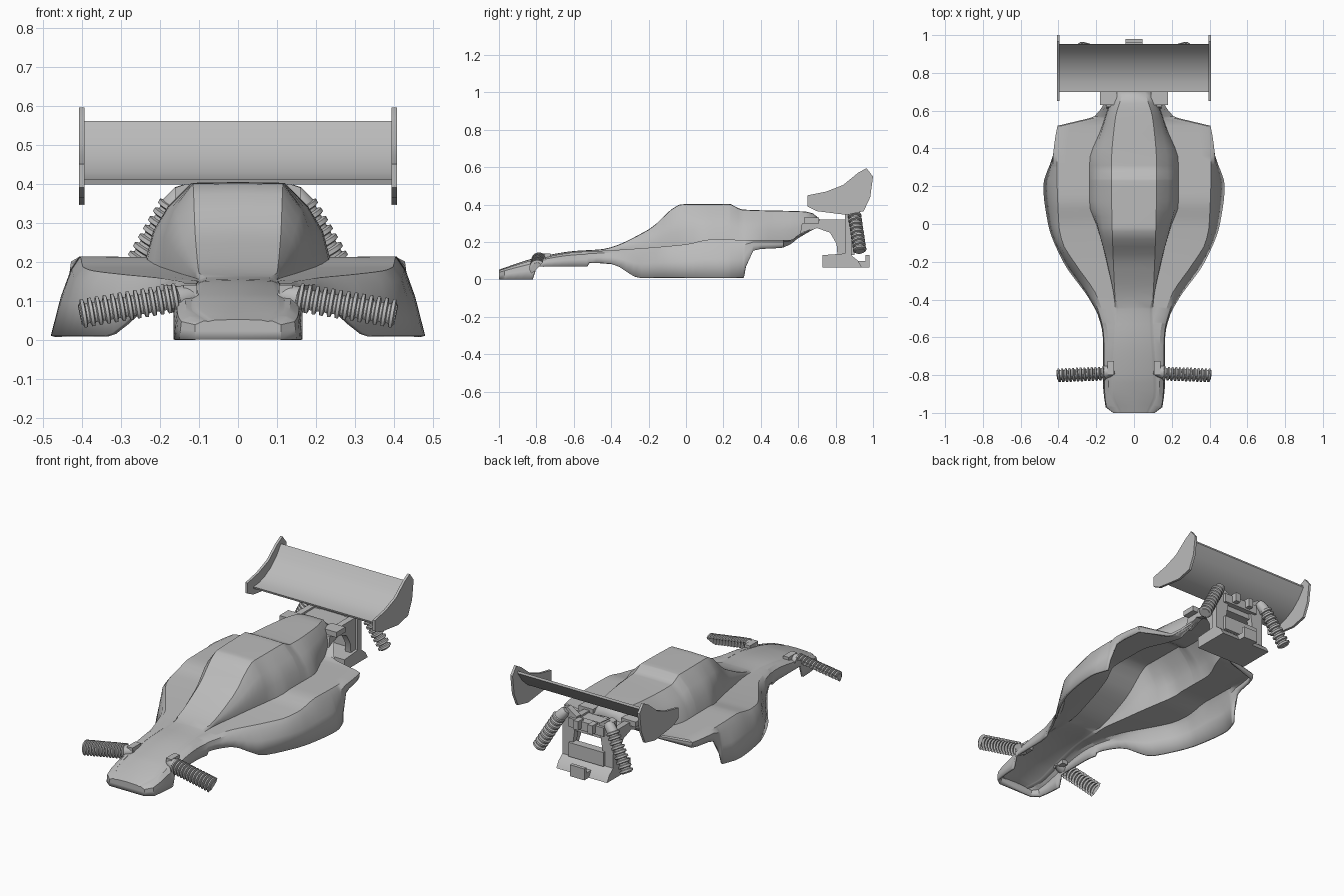
import bpy, bmesh, math
from mathutils import Vector

cube = bpy.data.objects.get("Cube")
if cube:
    bpy.data.objects.remove(cube)

grey = bpy.data.materials.new("plain grey")
grey.use_nodes = True
grey.diffuse_color = (0.5, 0.5, 0.5, 1)
grey.node_tree.nodes["Principled BSDF"].inputs["Base Color"].default_value = (0.5, 0.5, 0.5, 1)


def finish(name, bm, mirror=False, thickness=0, angle=30, recalc=True):
    """Turn a bmesh into a named, shaded object with optional shell and mirror."""
    if recalc:
        bmesh.ops.recalc_face_normals(bm, faces=bm.faces)
    mesh = bpy.data.meshes.new(name)
    bm.to_mesh(mesh)
    bm.free()
    obj = bpy.data.objects.new(name, mesh)
    bpy.context.collection.objects.link(obj)
    mesh.materials.append(grey)
    bpy.ops.object.select_all(action="DESELECT")
    obj.select_set(True)
    bpy.context.view_layer.objects.active = obj
    bpy.ops.object.shade_smooth_by_angle(angle=math.radians(angle))
    if thickness:
        shell = obj.modifiers.new("shell", "SOLIDIFY")
        shell.thickness = thickness
        shell.offset = -1
    if mirror:
        obj.modifiers.new("mirror", "MIRROR")
    return obj


def prism(name, outline, low, high, axis="x", mirror=False):
    """Extrude a flat outline; axis x takes (y, z) points, axis y takes (x, z)."""
    bm = bmesh.new()
    rows = []
    for depth in (low, high):
        place = (lambda p: (depth, p[0], p[1])) if axis == "x" else (lambda p: (p[0], depth, p[1]))
        rows.append([bm.verts.new(place(p)) for p in outline])
    count = len(outline)
    bm.faces.new(rows[0])
    bm.faces.new(rows[1][::-1])
    for i in range(count):
        j = (i + 1) % count
        bm.faces.new((rows[0][i], rows[0][j], rows[1][j], rows[1][i]))
    return finish(name, bm, mirror)


def box(name, y0, y1, z0, z1, x0, x1, mirror=False):
    return prism(name, [(y0, z0), (y1, z0), (y1, z1), (y0, z1)], x0, x1, "x", mirror)


def lathe(name, start, end, profile, facing=(0, 0, 1), arc=360, segments=20, mirror=True):
    """Sweep (fraction along axis, radius) points around the line start-end."""
    start, end = Vector(start), Vector(end)
    axis = (end - start).normalized()
    side = Vector(facing)
    side = (side - axis * side.dot(axis)).normalized()
    other = axis.cross(side)
    bm = bmesh.new()
    rings = []
    for t, r in profile:
        ring = []
        for k in range(segments + 1):
            a = math.radians(arc * (k / segments - 0.5))
            ring.append(bm.verts.new(start.lerp(end, t) + r * (side * math.cos(a) + other * math.sin(a))))
        rings.append(ring)
    for a, b in zip(rings, rings[1:]):
        for k in range(segments):
            bm.faces.new((a[k], a[k + 1], b[k + 1], b[k]))
    bm.faces.new(rings[0][::-1])
    bm.faces.new(rings[-1])
    bmesh.ops.remove_doubles(bm, verts=bm.verts, dist=1e-5)
    return finish(name, bm, mirror)


def coil_profile(turns, inner, outer):
    """Ridged outline of a spring wound on a damper."""
    points = [(0, inner)]
    for i in range(turns):
        for part, r in ((0.15, inner), (0.3, outer), (0.7, outer), (0.85, inner)):
            points.append(((i + part) / turns, r))
    return points + [(1, inner)]


def curve(keys):
    """Smooth interpolation through (position, value) keys without overshoot."""
    secants = [(b[1] - a[1]) / (b[0] - a[0]) for a, b in zip(keys, keys[1:])]
    slopes = [secants[0]]
    for a, b in zip(secants, secants[1:]):
        slopes.append(2 * a * b / (a + b) if a * b > 0 else 0)
    slopes.append(secants[-1])

    def value(y):
        i = 0
        while i < len(keys) - 2 and y > keys[i + 1][0]:
            i += 1
        (y0, v0), (y1, v1) = keys[i], keys[i + 1]
        h = y1 - y0
        t = (y - y0) / h
        return (v0 * (1 + 2 * t) * (1 - t) ** 2 + slopes[i] * h * t * (1 - t) ** 2
                + v1 * t * t * (3 - 2 * t) + slopes[i + 1] * h * t * t * (t - 1))
    return value


# Body shell: crown, canopy foot, shoulder and skirt lines along the length
crown_z = curve([(-1, .05), (-.9, .085), (-.8, .115), (-.6, .15), (-.45, .16), (-.2, .265),
                 (-.02, .4), (.23, .402), (.3, .372), (.66, .36), (.72, .315)])
crown_x = curve([(-1, .06), (-.9, .1), (-.45, .08), (-.4, .1), (.3, .12), (.55, .1), (.72, .05)])
foot_x = curve([(-1, .08), (-.9, .12), (-.45, .1), (-.2, .145), (0, .2), (.1, .235), (.33, .235),
                (.5, .175), (.72, .1)])
shoulder_x = curve([(-1, .1), (-.97, .135), (-.9, .145), (-.6, .15), (-.4, .2), (-.2, .33),
                    (-.1, .39), (0, .41), (.3, .42), (.52, .395), (.57, .2), (.72, .105)])
shoulder_z = curve([(-1, .045), (-.9, .077), (-.8, .105), (-.6, .142), (-.4, .153), (0, .185),
                    (.13, .21), (.55, .207), (.62, .245), (.72, .3)])
skirt_x = curve([(-1, .11), (-.97, .15), (-.82, .165), (-.6, .165), (-.5, .185), (-.4, .235),
                 (-.2, .375), (0, .455), (.2, .48), (.36, .43), (.52, .4), (.57, .205), (.72, .11)])
skirt_z = curve([(-1, 0), (-.82, 0), (-.8, .07), (-.53, .07), (-.52, .09), (-.4, .085), (-.25, .01),
                 (.31, .01), (.32, .07), (.37, .16), (.52, .17), (.62, .235), (.72, .29)])
stations = sorted({round(-1 + 0.04 * i, 3) for i in range(44)}
                  | {-.97, -.82, -.8, -.53, -.52, -.45, -.25, -.02, .23, .3, .31, .32, .57})
bm = bmesh.new()
rings = []
for y in stations:
    top, deck, low = crown_z(y), shoulder_z(y), skirt_z(y)
    cx, fx, sx, kx = crown_x(y), foot_x(y), shoulder_x(y), skirt_x(y)
    bulge = 0.1 * max(top - deck, 0)
    half = [(kx, low), ((sx + kx) / 2 + .005, (deck + low) / 2), (sx + .01, deck - .15 * (deck - low)),
            (sx - .012, deck + .003), (max(fx, sx - .06), deck + .003), (fx, deck + .002),
            (fx * .68 + cx * .32 + bulge, deck * .68 + top * .32 + bulge * .4),
            (fx * .35 + cx * .65 + bulge, deck * .35 + top * .65 + bulge * .4), (cx, top)]
    ring = half + [(0, top + .002)] + [(-x, z) for x, z in reversed(half)]
    rings.append([bm.verts.new((x, y, z)) for x, z in ring])
for a, b in zip(rings, rings[1:]):
    for j in range(len(a) - 1):
        bm.faces.new((a[j], b[j], b[j + 1], a[j + 1]))
bm.faces.new(rings[0])
finish("body_shell", bm, thickness=0.012, recalc=False)

# Front springs: half shells leaning off the nose, with their mounts
lathe("front_spring", (.15, -.785, .103), (.405, -.795, .06), coil_profile(13, .03, .043),
      facing=(0, -1, 1), arc=180)
lathe("front_spring_cap", (.105, -.775, .115), (.155, -.785, .104), [(0, .02), (.5, .03), (1, .034)])
box("front_spring_mount", -.8, -.725, .09, .14, .105, .14, True)

# Rear wing: curved blade between two end plates
blade = [(.7, .41), (.75, .413), (.8, .428), (.86, .46), (.91, .505), (.95, .56)]
prism("wing_blade", blade + [(y + .004, z - .012) for y, z in reversed(blade)], -.395, .395)
prism("wing_end_plate", [(.65, .45), (.65, .39), (.7, .365), (.86, .345), (.95, .365), (.985, .44),
                         (1, .55), (.965, .595), (.92, .57), (.84, .505), (.75, .47)],
      .394, .408, "x", True)

# Wing posts and the top bridge
lathe("wing_post", (.07, .77, .25), (.07, .77, .425), [(0, .048), (1, .048)])
box("post_bridge", .72, .87, .27, .31, -.12, .12)

# Rear bulkhead: arched side plates, floor block and hook
prism("rear_side_arch", [(.62, .3), (.72, .32), (.87, .32), (.87, .07), (.73, .07), (.73, .13),
                         (.81, .13), (.805, .19), (.77, .25), (.7, .275), (.61, .24)],
      .11, .145, "x", True)
prism("rear_floor", [(.73, .065), (.94, .065), (.92, .1), (.87, .14), (.73, .13)], -.16, .16)
prism("rear_hook", [(.92, .065), (.98, .065), (.98, .13), (.96, .13), (.96, .1), (.92, .1)],
      -.045, .045)
box("shoulder_bracket", .63, .71, .3, .33, .09, .18, True)

# Shock tower: slanted legs with cross bars
prism("tower_leg", [(.16, .1), (.11, .1), (.07, .36), (.13, .4), (.16, .39)], .85, .885, "y", True)
for name, low, high in (("tower_top_bar", .3, .35), ("tower_low_bar", .13, .21)):
    box(name, .855, .9, low, high, -.11, .11)
box("tower_clip", .88, .93, .31, .36, .03, .06, True)

# Rear springs with their upper eyes
lathe("rear_spring", (.165, .9, .35), (.28, .93, .15), coil_profile(9, .026, .036))
lathe("rear_spring_eye", (.13, .89, .385), (.17, .9, .34), [(0, .018), (.3, .028), (1, .03)])
